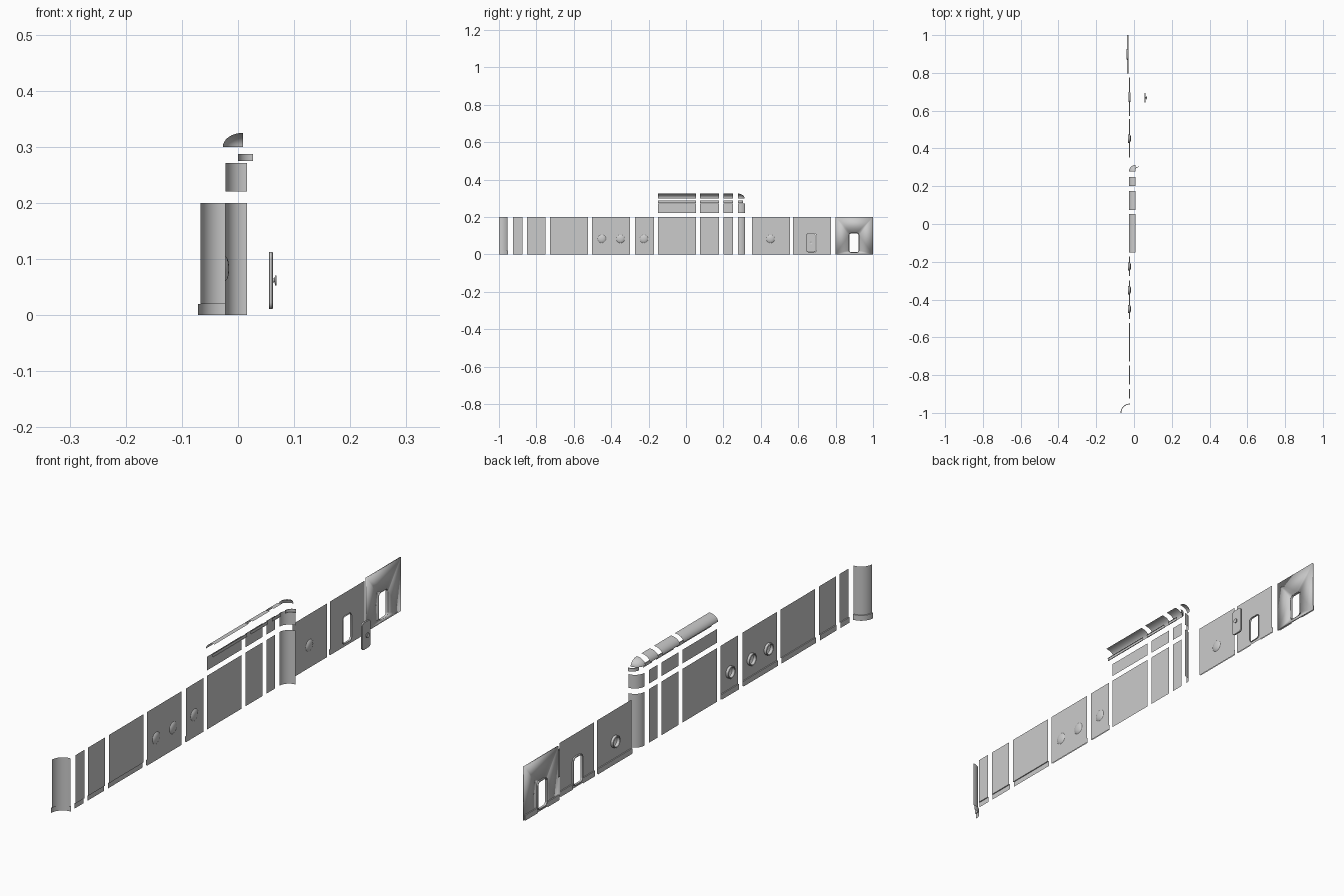
import bpy, bmesh
from math import sin, cos, pi, radians

if "Cube" in bpy.data.objects:
    bpy.data.objects.remove(bpy.data.objects["Cube"])

WALL = -0.022          # x of the wall sheets, outside faces -x
H = 0.2


def finish(bm, name, recalc=False):
    bmesh.ops.remove_doubles(bm, verts=bm.verts, dist=1e-5)
    if recalc:
        bmesh.ops.recalc_face_normals(bm, faces=bm.faces)
    me = bpy.data.meshes.new(name)
    bm.to_mesh(me)
    bm.free()
    ob = bpy.data.objects.new(name, me)
    bpy.context.collection.objects.link(ob)
    bpy.context.view_layer.objects.active = ob
    ob.select_set(True)
    bpy.ops.object.shade_smooth_by_angle(angle=radians(35))
    ob.select_set(False)
    return ob


def straight(x, y0, y1):
    return [(x, y0, -1, 0), (x, y1, -1, 0)]


def corner(cx, cy, r, n=10):
    angles = [pi - pi / 2 * i / n for i in range(n + 1)]
    return [(cx + r * cos(a), cy + r * sin(a), cos(a), sin(a)) for a in angles]


def sweep(name, path, profile):
    """Sweep an (outward offset, z) profile, listed top down, along a plan path."""
    bm = bmesh.new()
    rows = [[bm.verts.new((x + o * nx, y + o * ny, z)) for o, z in profile]
            for x, y, nx, ny in path]
    for a, b in zip(rows, rows[1:]):
        for j in range(len(profile) - 1):
            bm.faces.new((a[j], b[j], b[j + 1], a[j + 1]))
    return finish(bm, name)


def rounded(x, y, z, hw, hh, r, n=7):
    """Rounded rectangle outline in the y-z plane."""
    pts = []
    for k, (sy, sz) in enumerate(((1, 1), (-1, 1), (-1, -1), (1, -1))):
        for i in range(n):
            a = pi / 2 * (k + i / n if hw == r else k + i / (n - 1))
            pts.append((x, y + sy * (hw - r) + r * cos(a), z + sz * (hh - r) + r * sin(a)))
    return pts


def circle(x, y, z, r):
    return rounded(x, y, z, r, r, r)


def loft(name, loops, caps=()):
    bm = bmesh.new()
    rows = [[bm.verts.new(p) for p in loop] for loop in loops]
    n = len(rows[0])
    for a, b in zip(rows, rows[1:]):
        for i in range(n):
            bm.faces.new((a[i], a[(i + 1) % n], b[(i + 1) % n], b[i]))
    for c in caps:
        bm.faces.new(rows[c])
    return finish(bm, name, True)


def holed_wall(name, x, y0, y1, holes):
    """Flat sheet with openings, filled between outlines."""
    bm = bmesh.new()
    for pts in [[(x, y0, 0), (x, y1, 0), (x, y1, H), (x, y0, H)]] + holes:
        vs = [bm.verts.new(p) for p in pts]
        for i in range(len(vs)):
            bm.edges.new((vs[i - 1], vs[i]))
    bmesh.ops.triangle_fill(bm, use_beauty=True, edges=bm.edges[:], normal=(-1, 0, 0))
    for f in bm.faces:
        f.normal_update()
        if f.normal.x > 0:
            f.normal_flip()
    return finish(bm, name)


skirted = [(0, H), (0, 0.02), (0.004, 0.02), (0.004, 0)]
skirt = skirted[1:]
plain = [(0, H), (0, 0)]
upper = [(0, 0.271), (0, 0.22)]
ledge = [(-0.003, 0.287), (0, 0.287), (0, 0.275), (-0.003, 0.275)]
roof = [(0.036 * sin(pi / 2 * i / 8), 0.3 + 0.025 * cos(pi / 2 * i / 8)) for i in range(9)]

# Lower hull walls with skirting
sweep("inner_corner_wall", corner(WALL, -1.0, 0.045), skirted)
for name, y0, y1 in (("quarter", -0.925, -0.873), ("half", -0.85, -0.75), ("full", -0.727, -0.525)):
    sweep("skirted_wall_" + name, straight(WALL, y0, y1), skirted)

# Porthole walls
for name, y0, y1, ports in (("double", -0.503, -0.3, (-0.45, -0.35)),
                            ("half", -0.274, -0.172, (-0.225,)),
                            ("single", 0.353, 0.555, (0.452,))):
    holed_wall("porthole_wall_" + name, WALL, y0, y1, [circle(WALL, y, 0.083, 0.022) for y in ports])
    sweep("porthole_skirt_" + name, straight(WALL, y0, y1), skirt)
    for y in ports:
        loft("porthole_frame", [circle(WALL + dx, y, 0.083, r) for dx, r in
                                ((0, 0.022), (-0.009, 0.022), (-0.011, 0.02), (-0.009, 0.018), (0.002, 0.018))])
        loft("porthole_glass", [circle(WALL + dx, y, 0.083, r) for dx, r in
                                ((0, 0.022), (0.003, 0.018), (0.005, 0.012), (0.006, 0.005))], caps=(3,))

# Superstructure: wall, upper wall, ledge and curved roof edge
for name, y0, y1 in (("full", -0.15, 0.053), ("half", 0.075, 0.176), ("quarter", 0.2, 0.25)):
    sweep("cabin_wall_" + name, straight(WALL, y0, y1), plain)
    sweep("upper_wall_" + name, straight(WALL, y0, y1), upper)
    sweep("ledge_" + name, straight(0, y0, y1), ledge)
    sweep("roof_edge_" + name, straight(0.009, y0, y1), roof)
cabin_corner = corner(0.016, 0.277, 0.038)
sweep("cabin_corner", cabin_corner, plain)
sweep("upper_corner", cabin_corner, upper)
sweep("ledge_corner", corner(0.027, 0.277, 0.027), ledge)
sweep("roof_corner", corner(0.009, 0.277, 0), roof)

# Door walls
DZ = 0.062
for name, x, y0, y1, yc in (("thin", WALL, 0.572, 0.775, 0.672), ("thick", -0.033, 0.798, 1.0, 0.898)):
    wall = holed_wall("door_wall_" + name, x, y0, y1, [rounded(x, yc, DZ, 0.027, 0.052, 0.013)])
    if name == "thick":
        wall.modifiers.new("thickness", 'SOLIDIFY').thickness = 0.004
    for side, a, b in (("front", y0, yc - 0.029), ("rear", yc + 0.029, y1)):
        sweep("door_skirt_" + side, straight(x, a, b), skirt)
    loft("door_frame_" + name, [rounded(x + dx, yc, DZ, 0.025 + g, 0.05 + g, 0.011 + g) for dx, g in
                                ((0, 0.004), (-0.005, 0.004), (-0.006, 0.002), (-0.005, 0), (0.003, 0))])

# Loose door leaf with hand wheel
loft("door_leaf", [rounded(x, 0.668, DZ, 0.025 - g, 0.051 - g, 0.012 - g) for x, g in
                   ((0.055, 0.001), (0.056, 0), (0.061, 0), (0.062, 0.001))], caps=(0, 3))
loft("door_handle", [circle(x, 0.668, DZ, r) for x, r in
                     ((0.062, 0.004), (0.065, 0.003), (0.066, 0.009), (0.069, 0.009), (0.069, 0.006), (0.067, 0.003))],
     caps=(5,))
